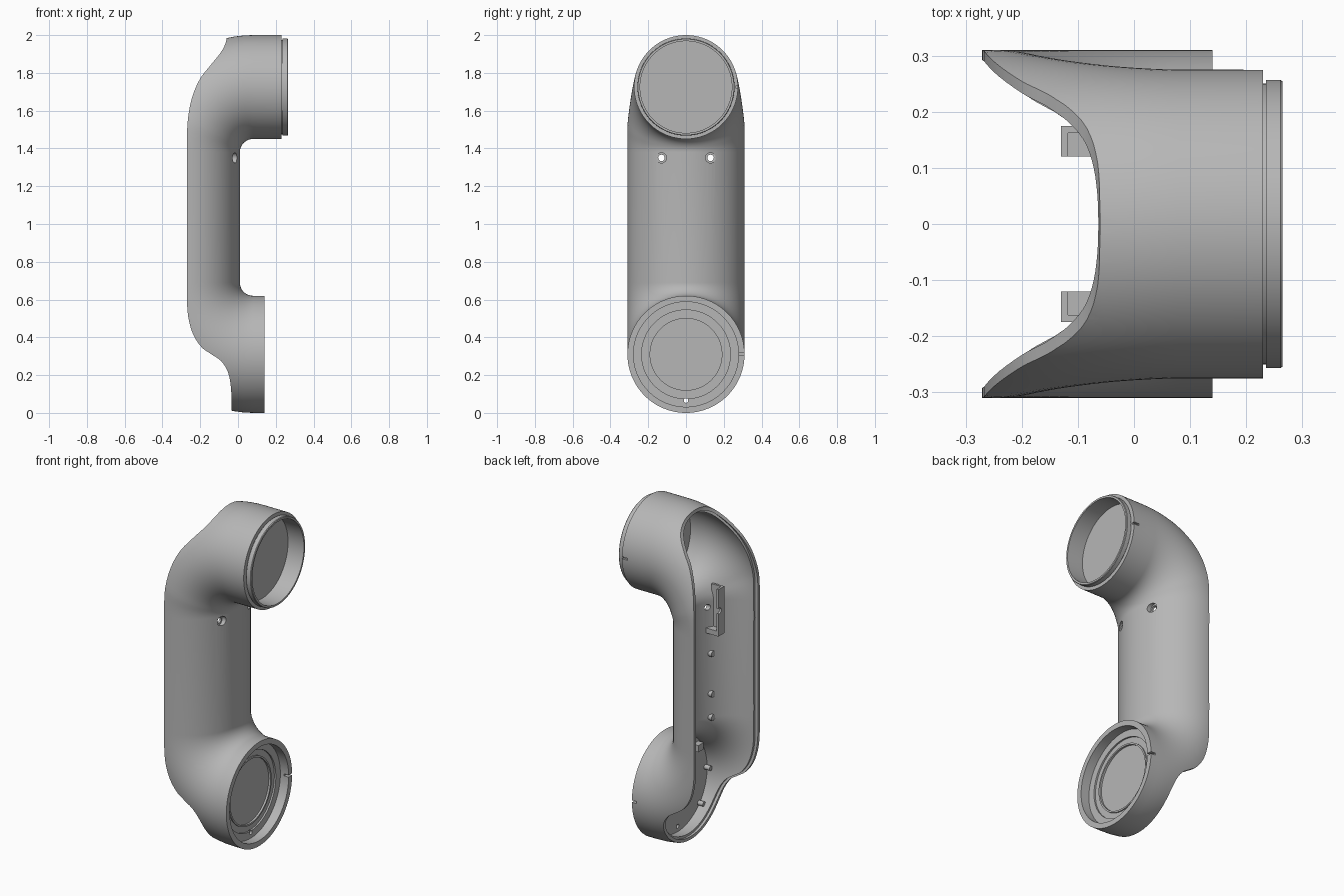
import bpy, bmesh, math
from mathutils import Vector

SEG = 96
if "Cube" in bpy.data.objects:
    bpy.data.objects.remove(bpy.data.objects["Cube"])

grey = bpy.data.materials.new("plain grey")
grey.use_nodes = True
COLOR = (0.47, 0.47, 0.47, 1)
grey.diffuse_color = COLOR
grey.node_tree.nodes["Principled BSDF"].inputs["Base Color"].default_value = COLOR


def finish(name, bm):
    bmesh.ops.recalc_face_normals(bm, faces=bm.faces[:])
    mesh = bpy.data.meshes.new(name)
    bm.to_mesh(mesh)
    bm.free()
    mesh.materials.append(grey)
    obj = bpy.data.objects.new(name, mesh)
    bpy.context.collection.objects.link(obj)
    return obj


def activate(obj):
    bpy.ops.object.select_all(action='DESELECT')
    obj.select_set(True)
    bpy.context.view_layer.objects.active = obj


def smooth(obj):
    activate(obj)
    bpy.ops.object.shade_smooth_by_angle(angle=math.radians(30))


def boolean(obj, cutter, operation='DIFFERENCE'):
    activate(obj)
    mod = obj.modifiers.new("cut", 'BOOLEAN')
    mod.object, mod.operation, mod.solver = cutter, operation, 'EXACT'
    bpy.ops.object.modifier_apply(modifier=mod.name)


def bridge(bm, rings, cyclic=False, caps=False):
    loops = [[bm.verts.new(p) for p in ring] for ring in rings]
    pairs = list(zip(loops, loops[1:])) + ([(loops[-1], loops[0])] if cyclic else [])
    for a, b in pairs:
        for i in range(len(a)):
            j = (i + 1) % len(a)
            bm.faces.new((a[i], a[j], b[j], b[i]))
    if caps:
        bm.faces.new(loops[0])
        bm.faces.new(loops[-1])


def circle(x, y, z, r, seg=SEG):
    turn = [2 * math.pi * i / seg for i in range(seg)]
    return [(x, y + r * math.sin(t), z + r * math.cos(t)) for t in turn]


def turned(name, profile, z, y=0, seg=SEG, ring=False):
    """Turned part about an axis along x; profile holds (x, radius)."""
    bm = bmesh.new()
    bridge(bm, [circle(x, y, z, r, seg) for x, r in profile], cyclic=ring, caps=not ring)
    return finish(name, bm)


def box(name, low, high):
    bm = bmesh.new()
    bmesh.ops.create_cube(bm, size=1)
    for v in bm.verts:
        v.co = [(a + b) / 2 + c * (b - a) for a, b, c in zip(low, high, v.co)]
    return finish(name, bm)


# Bent tube: cup, elbow, grip, elbow, cup
GRIP_A, GRIP_B, GAP, PIVOT_X = 0.28, 0.31, 0.07, 0.08
TOP_PIVOT, LOW_PIVOT = 1.38, 0.69
TOP_R, LOW_R = 0.275, 0.31
STEPS = 20


def section(pivot_z, angle, side, radial, wide, inset, x=PIVOT_X):
    axis = Vector((-math.sin(angle), 0, side * math.cos(angle)))
    centre = Vector((x, 0, pivot_z)) + axis * (GAP + radial)
    ring = []
    for i in range(SEG):
        t = 2 * math.pi * i / SEG
        ring.append(centre + axis * (radial - inset) * math.cos(t)
                    + Vector((0, (wide - inset) * math.sin(t), 0)))
    return ring


def tube(inset):
    def elbow(pivot_z, side, cup_r, mouth):
        rings = [section(pivot_z, 0, side, cup_r, cup_r, inset, mouth)]
        for i in range(STEPS + 1):
            f = i / STEPS
            s = f * f * (3 - 2 * f)
            rings.append(section(pivot_z, f * math.pi / 2, side,
                                 cup_r + (GRIP_A - cup_r) * s,
                                 cup_r + (GRIP_B - cup_r) * min(1, s + 0.25 * f), inset))
        return rings
    return elbow(TOP_PIVOT, 1, TOP_R, 0.23) + elbow(LOW_PIVOT, -1, LOW_R, 0.14)[::-1]


# Wavy parting line along the open back
BACK = [(-0.06, 2.1), (-0.06, 2.0), (-0.065, 1.96), (-0.09, 1.91), (-0.15, 1.835),
        (-0.20, 1.77), (-0.24, 1.68), (-0.262, 1.58), (-0.27, 1.47), (-0.27, 1.0),
        (-0.27, 0.6), (-0.262, 0.5), (-0.235, 0.41), (-0.19, 0.345), (-0.14, 0.31),
        (-0.09, 0.275), (-0.055, 0.22), (-0.038, 0.14), (-0.033, 0.0), (-0.033, -0.1)]


def spline(points, n=5):
    pts = [Vector(p) for p in points]
    out = [pts[0]]
    for a, b, c, d in zip(pts, pts[1:], pts[2:], pts[3:]):
        span = (c - b).length
        m1 = (c - a).normalized() * span
        m2 = (d - b).normalized() * span
        for i in range(n):
            t = i / n
            out.append(b * (2*t**3 - 3*t**2 + 1) + m1 * (t**3 - 2*t**2 + t)
                       + c * (3*t**2 - 2*t**3) + m2 * (t**3 - t**2))
    return out + pts[-2:]


def back_cutter(shift):
    outline = [(p.x + shift, p.y) for p in spline(BACK)] + [(-1, -0.1), (-1, 2.1)]
    bm = bmesh.new()
    bridge(bm, [[(x, y, z) for x, z in outline] for y in (-0.5, 0.5)], caps=True)
    return finish("back_cutter", bm)


WALL, LIP = 0.032, 0.018
bm = bmesh.new()
bridge(bm, tube(0) + tube(WALL)[::-1], cyclic=True)
shell = finish("handset_shell", bm)
bm = bmesh.new()
bridge(bm, tube(LIP), caps=True)
lip = finish("lip_cutter", bm)
cut_back, cut_lip = back_cutter(0), back_cutter(0.018)
boolean(lip, cut_lip, 'INTERSECT')
boolean(shell, cut_back)
boolean(shell, lip)

# Collar and recessed plates in the cups
collar = turned("upper_cup_collar", [(0.19, 0.25), (0.235, 0.25), (0.235, 0.257), (0.261, 0.257),
                                     (0.265, 0.254), (0.265, 0.243), (0.19, 0.243)], 1.725, ring=True)
upper_plate = turned("upper_plate", [(0.14, 0.246), (0.16, 0.246)], 1.725)
lower_plate = turned("lower_plate", [(0.055, 0.282), (0.085, 0.282), (0.085, 0.235), (0.075, 0.235),
                                     (0.075, 0.2), (0.082, 0.2), (0.082, 0.19), (0.07, 0.19)], 0.31)

# Inner brackets, mirrored left to right
brackets = []
for s in (-1, 1):
    for low, high in (((-0.13, 0.12, 1.2), (-0.118, 0.175, 1.48)),
                      ((-0.13, 0.162, 1.2), (-0.055, 0.175, 1.48)),
                      ((-0.13, 0.12, 1.2), (-0.04, 0.175, 1.23))):
        y = sorted((s * low[1], s * high[1]))
        brackets.append(box("inner_bracket", (low[0], y[0], low[2]), (high[0], y[1], high[2])))
    # Pegs on the inside of the grip and cup
    for z in (1.07, 0.83, 0.69):
        smooth(turned("grip_peg", [(-0.075, 0.018), (-0.04, 0.018)], z, s * 0.15, 24))
    for y, z in ((0.262, 0.32), (0.2, 0.13)):
        smooth(turned("cup_peg", [(0.02, 0.014), (0.06, 0.014)], z, s * y, 24))
    box("cup_block", (0.02, s * 0.17 - 0.025, 0.46), (0.06, s * 0.17 + 0.025, 0.5))

# Screw holes, drain hole and rim notches
holes = []
for s in (-1, 1):
    holes.append(turned("screw_hole", [(-0.4, 0.017), (-0.032, 0.017), (-0.032, 0.027), (0.1, 0.027)],
                        1.35, s * 0.13, 32))
for hole in holes:
    for obj in [shell] + brackets:
        boolean(obj, hole)
drain = turned("drain_hole", [(-0.1, 0.012), (0.3, 0.012)], 0.065, 0, 24)
boolean(lower_plate, drain)
upper_notch = box("notch", (0.195, 0.262, 1.719), (0.24, 0.4, 1.731))
lower_notch = box("notch", (0.11, 0.27, 0.304), (0.2, 0.4, 0.316))
boolean(shell, upper_notch)
boolean(shell, lower_notch)

for helper in [cut_back, cut_lip, lip, drain, upper_notch, lower_notch] + holes:
    bpy.data.objects.remove(helper)
for obj in (shell, collar, upper_plate, lower_plate):
    smooth(obj)
